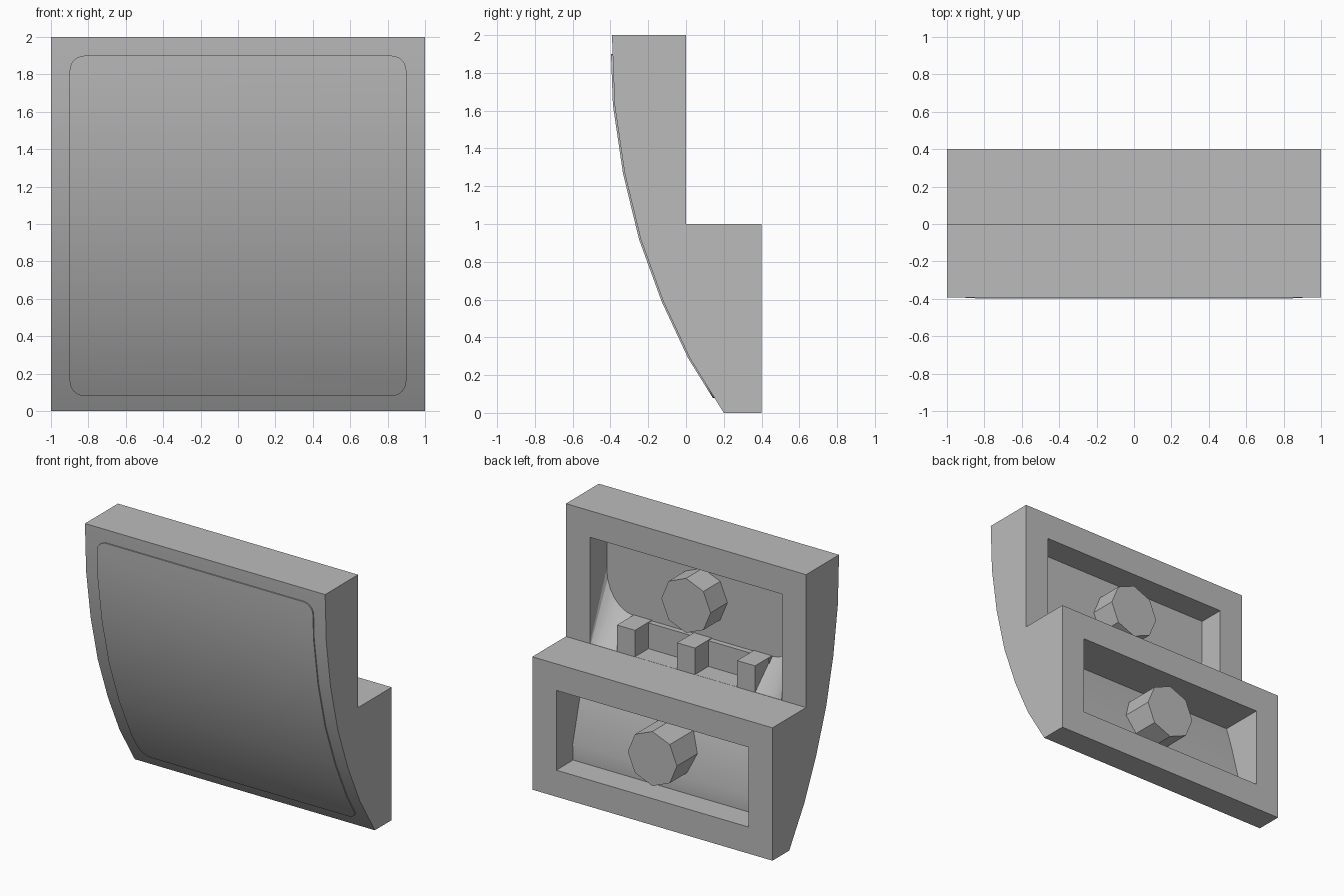
import bpy, bmesh, math
from mathutils import Vector

cube = bpy.data.objects.get("Cube")
if cube:
    bpy.data.objects.remove(cube, do_unlink=True)

grey = bpy.data.materials.new("light_grey")
grey.use_nodes = True
grey.diffuse_color = (0.5, 0.5, 0.5, 1)
grey.node_tree.nodes["Principled BSDF"].inputs["Base Color"].default_value = (0.5, 0.5, 0.5, 1)


def loft(name, rings):
    """Closed solid through a list of equal-length rings of points."""
    bm = bmesh.new()
    loops = [[bm.verts.new(p) for p in ring] for ring in rings]
    n = len(loops[0])
    for a, b in zip(loops, loops[1:]):
        for i in range(n):
            j = (i + 1) % n
            bm.faces.new((a[i], a[j], b[j], b[i]))
    bm.faces.new(loops[0])
    bm.faces.new(loops[-1])
    bmesh.ops.recalc_face_normals(bm, faces=bm.faces)
    mesh = bpy.data.meshes.new(name)
    bm.to_mesh(mesh)
    bm.free()
    mesh.materials.append(grey)
    obj = bpy.data.objects.new(name, mesh)
    bpy.context.collection.objects.link(obj)
    return obj


def extrude_x(name, profile, x0, x1):
    return loft(name, [[(x, y, z) for y, z in profile] for x in (x0, x1)])


def extrude_y(name, outline, y0, y1):
    return loft(name, [[(x, y, z) for x, z in outline] for y in (y0, y1)])


def box(name, x0, x1, y0, y1, z0, z1):
    return extrude_x(name, [(y0, z0), (y1, z0), (y1, z1), (y0, z1)], x0, x1)


def select(obj):
    bpy.ops.object.select_all(action='DESELECT')
    obj.select_set(True)
    bpy.context.view_layer.objects.active = obj


def combine(obj, tool, operation):
    """Apply a boolean and discard the tool."""
    tool.hide_render = True
    mod = obj.modifiers.new("cut", 'BOOLEAN')
    mod.operation = operation
    mod.solver = 'EXACT'
    mod.object = tool
    select(obj)
    bpy.ops.object.modifier_apply(modifier=mod.name)
    bpy.data.objects.remove(tool, do_unlink=True)


# Curved front, bottom to top, as (y, z)
front = [(0.2, 0), (0.02, 0.29), (-0.12, 0.59), (-0.24, 0.92),
         (-0.325, 1.27), (-0.378, 1.63), (-0.392, 2)]

# Stepped body with two recesses opening to the back
body = extrude_x("body", front + [(0, 2), (0, 1), (0.4, 1), (0.4, 0)], -1, 1)
lower = [(0.5, 0.2), (0.2, 0.2), (0.205, 0.32), (0.12, 0.64), (0.07, 0.8), (0.5, 0.8)]
combine(body, extrude_x("lower_cutter", lower, -0.8, 0.8), 'DIFFERENCE')
combine(body, box("upper_cutter", -0.8, 0.8, -0.2, 0.1, 1.001, 1.8), 'DIFFERENCE')

# Thin raised front panel with rounded corners
skin = [(y - 0.009, z) for y, z in front] + [(y + 0.015, z) for y, z in reversed(front)]
panel = extrude_x("front_panel", skin, -0.97, 0.97)
outline = []
radius = 0.08
corners = [(0.82, 1.82), (-0.82, 1.82), (-0.82, 0.16), (0.82, 0.16)]
for k, (cx, cz) in enumerate(corners):
    for i in range(7):
        a = math.pi / 2 * (k + i / 6)
        outline.append((cx + radius * math.cos(a), cz + radius * math.sin(a)))
combine(panel, extrude_y("panel_cutter", outline, -0.7, 0.5), 'INTERSECT')

# Octagonal pins inside the recesses
for name, z, y0, y1 in (("lower_pin", 0.5, 0.02, 0.4), ("upper_pin", 1.5, -0.25, 0)):
    octagon = [(0.205 * math.cos(i * math.pi / 4), z + 0.205 * math.sin(i * math.pi / 4))
               for i in range(8)]
    extrude_y(name, octagon, y0, y1)

# Shelf and blocks at the foot of the upper recess
box("inner_shelf", -0.58, 0.58, -0.22, -0.16, 0.95, 1.195)
for name, x in (("left_block", 0.5), ("middle_block", 0), ("right_block", -0.5)):
    box(name, x - 0.075, x + 0.075, -0.21, 0, 0.95, 1.2)

# Scooped corner gussets rising to the side walls
for name, side in (("left_gusset", 1), ("right_gusset", -1)):
    rings = []
    for i in range(7):
        t = math.sin(math.pi / 2 * i / 6)
        top = 1.195 + 0.295 * (1 - math.sqrt(max(0, 1 - t * t)))
        x = side * (0.575 + 0.225 * t)
        rings.append([(x, 0, 1), (x, -0.2, 1), (x, -0.2, top)])
    loft(name, rings)

# Smooth the curved parts, keep the edges sharp
for name in ("body", "front_panel", "left_gusset", "right_gusset"):
    select(bpy.data.objects[name])
    bpy.ops.object.shade_smooth_by_angle(angle=math.radians(25))
